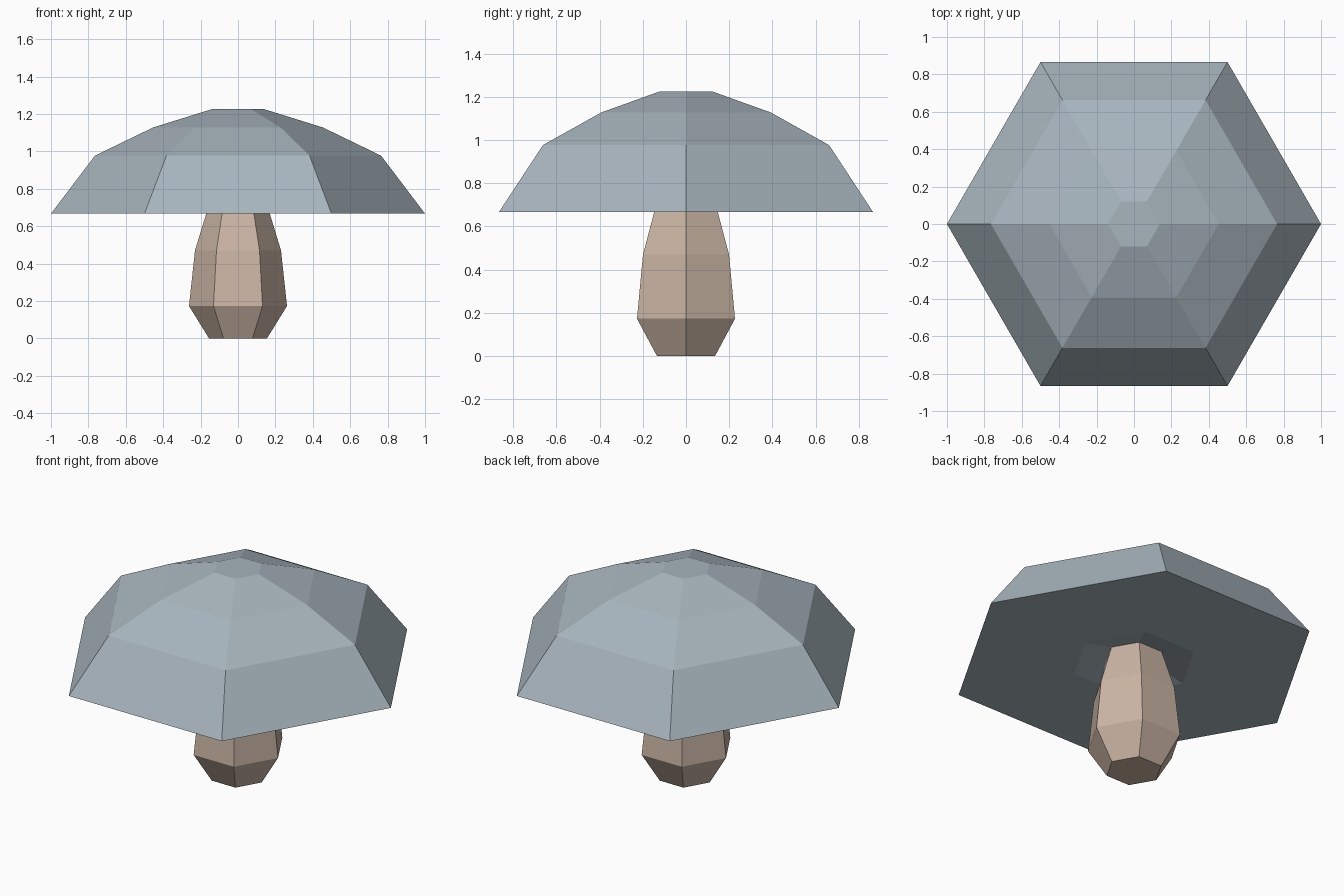
import bpy
import bmesh
from math import cos, sin, tau

if "Cube" in bpy.data.objects:
    bpy.data.objects.remove(bpy.data.objects["Cube"], do_unlink=True)

SIDES = 6


def material(name, rgb):
    mat = bpy.data.materials.new(name)
    mat.use_nodes = True
    mat.diffuse_color = (*rgb, 1)
    bsdf = mat.node_tree.nodes["Principled BSDF"]
    bsdf.inputs["Base Color"].default_value = (*rgb, 1)
    bsdf.inputs["Roughness"].default_value = 0.9
    return mat


def lathe(name, profile, mat):
    """Closed six-sided solid from (radius, height) rings, flat shaded."""
    bm = bmesh.new()
    rings = [[bm.verts.new((r * cos(tau * i / SIDES), r * sin(tau * i / SIDES), z))
              for i in range(SIDES)] for r, z in profile]
    for low, high in zip(rings, rings[1:]):
        for i in range(SIDES):
            j = (i + 1) % SIDES
            bm.faces.new((low[i], low[j], high[j], high[i]))
    bm.faces.new(rings[0])
    bm.faces.new(rings[-1])
    bmesh.ops.recalc_face_normals(bm, faces=bm.faces)
    mesh = bpy.data.meshes.new(name)
    bm.to_mesh(mesh)
    bm.free()
    mesh.materials.append(mat)
    obj = bpy.data.objects.new(name, mesh)
    bpy.context.collection.objects.link(obj)
    return obj


cap_grey = material("blue grey cap", (0.39, 0.46, 0.51))
stem_tan = material("pale tan stem", (0.59, 0.46, 0.37))

# Bulging stem, tapering up into the cap
lathe("mushroom_stem", [(0.155, 0), (0.262, 0.173), (0.23, 0.47),
                        (0.17, 0.667), (0.157, 0.71)], stem_tan)

# Domed cap: shallow recess underneath, flat underside, then the dome
lathe("mushroom_cap", [(0.14, 0.71), (0.34, 0.667), (1, 0.667), (0.765, 0.977),
                       (0.453, 1.128), (0.138, 1.226)], cap_grey)
